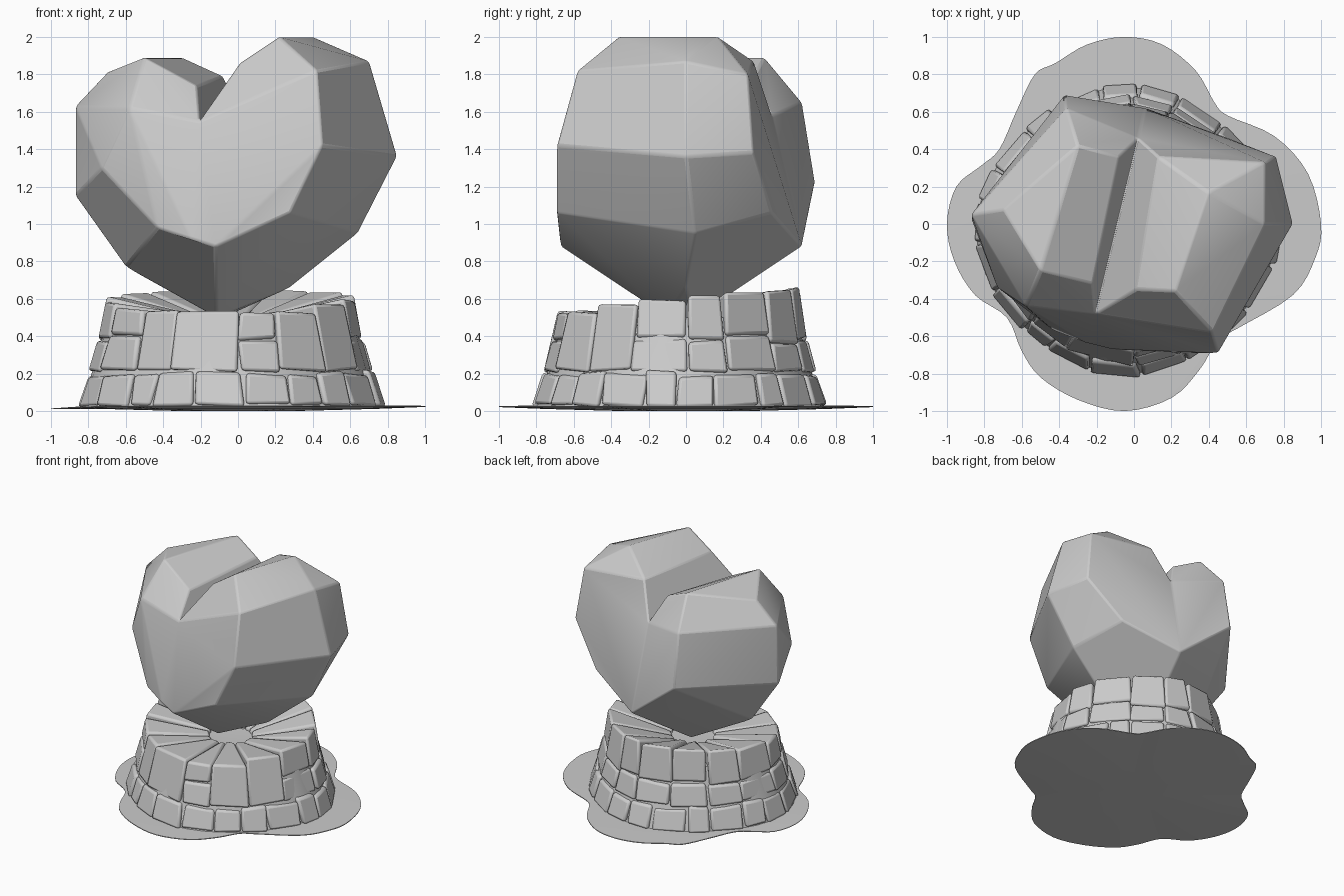
import bpy, bmesh, math, random
from mathutils import Vector

if "Cube" in bpy.data.objects:
    bpy.data.objects.remove(bpy.data.objects["Cube"])

random.seed(7)


def finish(bm, name, bevel=0.0, smooth=30):
    bmesh.ops.recalc_face_normals(bm, faces=bm.faces[:])
    me = bpy.data.meshes.new(name)
    bm.to_mesh(me)
    bm.free()
    ob = bpy.data.objects.new(name, me)
    bpy.context.collection.objects.link(ob)
    if bevel:
        m = ob.modifiers.new("soft_edges", 'BEVEL')
        m.width, m.segments, m.limit_method = bevel, 2, 'ANGLE'
        m.angle_limit = math.radians(16)
    bpy.ops.object.select_all(action='DESELECT')
    ob.select_set(True)
    bpy.context.view_layer.objects.active = ob
    bpy.ops.object.shade_smooth_by_angle(angle=math.radians(smooth))
    return ob


# Heart: two convex faceted lobes meeting on a slanted seam plane
def seam_x(y):
    return -0.09 + 0.244 * y


seam = [(seam_x(y), y, z) for y, z in
        [(-.48, 1.55), (.46, 1.58), (.62, .88), (.05, .5), (-.1, .5), (-.64, .92)]]
left_lobe = [
    (-.50, -.25, 1.89), (-.30, .42, 1.89), (-.22, -.32, 1.74), (-.08, .36, 1.79),
    (-.58, -.44, 1.62), (-.73, -.34, 1.30), (-.43, -.57, .98), (-.87, .05, 1.63),
    (-.87, .03, 1.15), (-.70, .08, 1.81), (-.60, 0, .77), (-.37, .69, 1.22),
    (-.36, .62, 1.65)]
right_lobe = [
    (.22, -.36, 2.0), (.40, .17, 2.0), (.01, -.35, 1.86), (.13, .36, 1.87),
    (.42, -.58, 1.82), (.45, -.69, 1.42), (.28, -.69, 1.06), (.85, 0, 1.36),
    (.70, 0, 1.87), (.70, .33, 1.80), (.76, .36, 1.38), (.64, .05, .95),
    (.50, .46, 1.06), (.28, 0, .66), (-.12, -.67, .88)]

bm = bmesh.new()
for pts in (left_lobe, right_lobe):
    vs = [bm.verts.new(p) for p in seam + pts]
    bmesh.ops.convex_hull(bm, input=vs)
inner = [f for f in bm.faces
         if all(abs(v.co.x - seam_x(v.co.y)) < 1e-4 for v in f.verts)]
bmesh.ops.delete(bm, geom=inner, context='FACES')
bmesh.ops.delete(bm, geom=[v for v in bm.verts if not v.link_faces], context='VERTS')
bmesh.ops.remove_doubles(bm, verts=bm.verts[:], dist=1e-4)
bmesh.ops.recalc_face_normals(bm, faces=bm.faces[:])
bmesh.ops.dissolve_limit(bm, angle_limit=math.radians(9), verts=bm.verts[:],
                         edges=bm.edges[:])
finish(bm, "heart_stone", 0.012, 20)

# Pedestal: flared round wall of rough blocks, higher at the back
CX, CY = -0.04, -0.035


def wall_r(z):
    return 0.665 + 0.165 * max(0, 1 - z / 0.62) ** 1.4


def polar(a, r, z):     # slightly oval and slightly diamond-shaped plan
    r *= 1 - 0.045 * math.sin(2 * a) ** 2
    return Vector((CX + 1.01 * r * math.cos(a), CY + .965 * r * math.sin(a), z))


def jit(s):
    return random.uniform(-s, s)


def stone(bm, a0, a1, z0, z1, wedge=False):
    gap, push = 0.006, jit(0.008)
    vs = []
    for z, top in ((z0 + .004, False), (z1 - .004, True)):
        for a, s in ((a0, 1), (a1, -1)):
            aa = a + s * gap + jit(.018)
            zz = z + jit(.01)
            r = wall_r(z) + push
            vs.append(bm.verts.new(polar(aa, r, zz)))
            if wedge:   # capping slabs run in to the middle of the top
                inner_z = 0.5 + jit(.012) if top else 0.3
                vs.append(bm.verts.new(polar(a + s * .01, .17, inner_z)))
            else:
                vs.append(bm.verts.new(polar(aa, r - .13, zz)))
    o0, i0, o1, i1, t0, j0, t1, j1 = vs
    for f in ((o0, o1, t1, t0), (i1, i0, j0, j1), (t0, t1, j1, j0),
              (o1, o0, i0, i1), (o0, t0, j0, i0), (o1, i1, j1, t1)):
        bm.faces.new(f)


def splits(n):
    e = [(i + jit(.2)) / n * math.tau for i in range(n)]
    return list(zip(e, e[1:] + [e[0] + math.tau]))


bm = bmesh.new()
for a0, a1 in splits(21):
    stone(bm, a0, a1, 0.025, 0.205 + jit(.015))
for i, (a0, a1) in enumerate(splits(16)):
    y = math.sin((a0 + a1) / 2)
    top = 0.6 + 0.07 * y + jit(.012)
    if y < -.3 and i % 3:           # tall slabs on the front
        stone(bm, a0, a1, 0.21, top, True)
    else:
        mid = 0.385 + jit(.035)
        stone(bm, a0, a1, 0.21, mid)
        stone(bm, a0, a1, mid, top, True)
finish(bm, "pedestal_stones", 0.018, 35)

# Mortar core behind the blocks
bm = bmesh.new()
n, rings = 40, []
for z, inset in ((.02, .025), (.2, .025), (.36, .025), (.5, .03)):
    rings.append([bm.verts.new(polar(math.tau * i / n, wall_r(z) - inset, z))
                  for i in range(n)])
rings.append([bm.verts.new(polar(math.tau * i / n, .2, .47)) for i in range(n)])
for r0, r1 in zip(rings, rings[1:]):
    for i in range(n):
        bm.faces.new((r0[i], r0[(i + 1) % n], r1[(i + 1) % n], r1[i]))
bm.faces.new(rings[-1])
bm.faces.new(rings[0][::-1])
finish(bm, "pedestal_core")

# Ground patch: thin sheet with a wavy four-lobed outline
outline = [Vector(p) for p in [
    (1, 0), (.93, .27), (.75, .47), (.5, .58), (.43, .65), (.33, .82), (.15, .96),
    (-.05, 1), (-.25, .96), (-.42, .86), (-.53, .8), (-.63, .6), (-.72, .4),
    (-.82, .31), (-.95, .2), (-1, 0), (-.96, -.2), (-.85, -.38), (-.68, -.5),
    (-.6, -.68), (-.5, -.82), (-.3, -.94), (-.05, -1), (.2, -.93), (.35, -.78),
    (.45, -.62), (.55, -.56), (.85, -.38), (.97, -.18)]]
k, edge = len(outline), []
for i in range(k):
    p0, p1, p2, p3 = (outline[(i + d) % k] for d in (-1, 0, 1, 2))
    for t in (0, .25, .5, .75):     # smooth closed curve through the points
        edge.append(.5 * (2 * p1 + (p2 - p0) * t + (2 * p0 - 5 * p1 + 4 * p2 - p3) * t * t
                          + (3 * p1 - p0 - 3 * p2 + p3) * t ** 3))
bm = bmesh.new()


def ring(s, z, droop=0.0):
    return [bm.verts.new((p.x * s, p.y * s, z - droop * max(0, -p.x - .75) / .25))
            for p in edge]


loops = [ring(.3, 0), ring(.75, .012), ring(1, .022, .012), ring(1, .028, .014),
         ring(.75, .031), ring(.3, .032)]
n = len(edge)
for r0, r1 in zip(loops, loops[1:]):
    for i in range(n):
        bm.faces.new((r0[i], r0[(i + 1) % n], r1[(i + 1) % n], r1[i]))
bm.faces.new(loops[0][::-1])
bm.faces.new(loops[-1])
finish(bm, "ground_patch")
